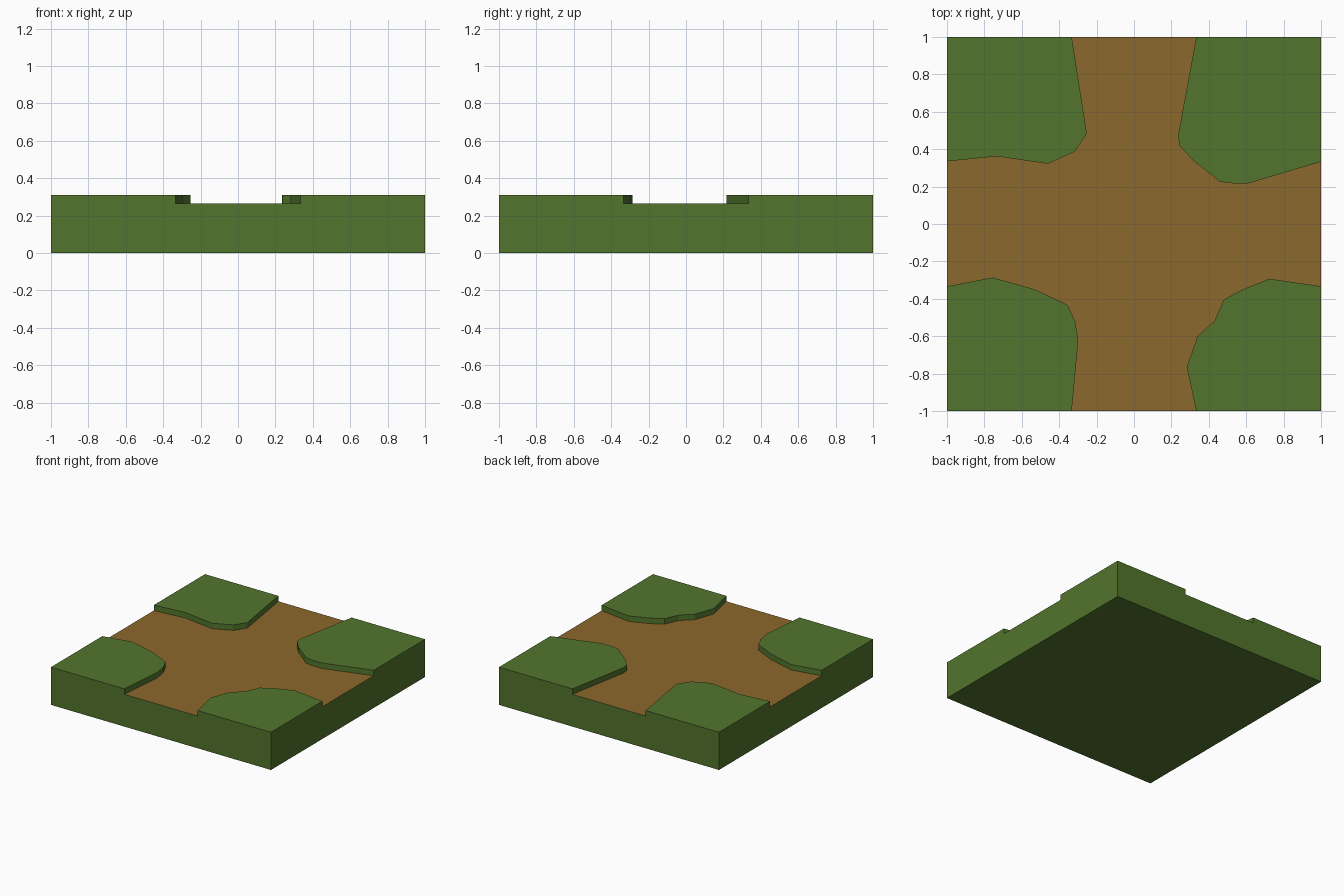
import bpy, bmesh

if "Cube" in bpy.data.objects:
    bpy.data.objects.remove(bpy.data.objects["Cube"])

TOP, PATH = 0.31, 0.265   # grass height and sunken path height


def material(name, rgb):
    m = bpy.data.materials.new(name)
    m.diffuse_color = (*rgb, 1)
    m.use_nodes = True
    m.node_tree.nodes["Principled BSDF"].inputs["Base Color"].default_value = m.diffuse_color
    return m


GRASS = material("grass_green", (0.085, 0.178, 0.026))
DIRT = material("dirt_brown", (0.262, 0.138, 0.026))


def finish(bm, name, mats):
    me = bpy.data.meshes.new(name)
    bm.to_mesh(me)
    bm.free()
    for m in mats:
        me.materials.append(m)
    ob = bpy.data.objects.new(name, me)
    bpy.context.collection.objects.link(ob)
    return ob


# Path edges of the four grass corners, listed counter-clockwise round the crossroads
banks = {
    "front_right_bank": ((1, -1), [
        (0.333, -1), (0.282, -0.765), (0.34, -0.6), (0.43, -0.52), (0.48, -0.405),
        (0.575, -0.352), (0.725, -0.293), (1, -0.333)]),
    "back_right_bank": ((1, 1), [
        (1, 0.333), (0.61, 0.217), (0.53, 0.217), (0.46, 0.226), (0.31, 0.345),
        (0.243, 0.42), (0.235, 0.47), (0.333, 1)]),
    "back_left_bank": ((-1, 1), [
        (-0.333, 1), (-0.253, 0.488), (-0.257, 0.475), (-0.315, 0.388),
        (-0.46, 0.322), (-0.735, 0.362), (-1, 0.335)]),
    "front_left_bank": ((-1, -1), [
        (-1, -0.333), (-0.755, -0.286), (-0.53, -0.35), (-0.355, -0.433),
        (-0.315, -0.52), (-0.298, -0.62), (-0.333, -1)]),
}

# Raised grass corners: flat top and walls down to the path level
for name, (corner, edge) in banks.items():
    outline = edge[::-1] + [corner]
    if name.endswith("never"):
        continue
    bm = bmesh.new()
    low = [bm.verts.new((x, y, PATH)) for x, y in outline]
    high = [bm.verts.new((x, y, TOP)) for x, y in outline]
    area = sum(a[0] * b[1] - b[0] * a[1]
               for a, b in zip(outline, outline[1:] + outline[:1]))
    if area < 0:
        low.reverse()
        high.reverse()
    bm.faces.new(high)
    for i in range(len(low)):
        j = (i + 1) % len(low)
        bm.faces.new((low[i], low[j], high[j], high[i]))
    finish(bm, name, [GRASS])

# Ground block: green underside and sides
bm = bmesh.new()
square = [(-1, -1), (1, -1), (1, 1), (-1, 1)]
low = [bm.verts.new((x, y, 0)) for x, y in square]
high = [bm.verts.new((x, y, PATH)) for x, y in square]
bm.faces.new(low[::-1])
for i in range(4):
    j = (i + 1) % 4
    bm.faces.new((low[i], low[j], high[j], high[i]))
finish(bm, "ground_block", [GRASS])

# Dirt crossroads filling the space between the banks
bm = bmesh.new()
bm.faces.new([bm.verts.new((x, y, PATH)) for _, edge in banks.values() for x, y in edge])
bmesh.ops.triangulate(bm, faces=bm.faces[:])
finish(bm, "dirt_crossroads", [DIRT])
